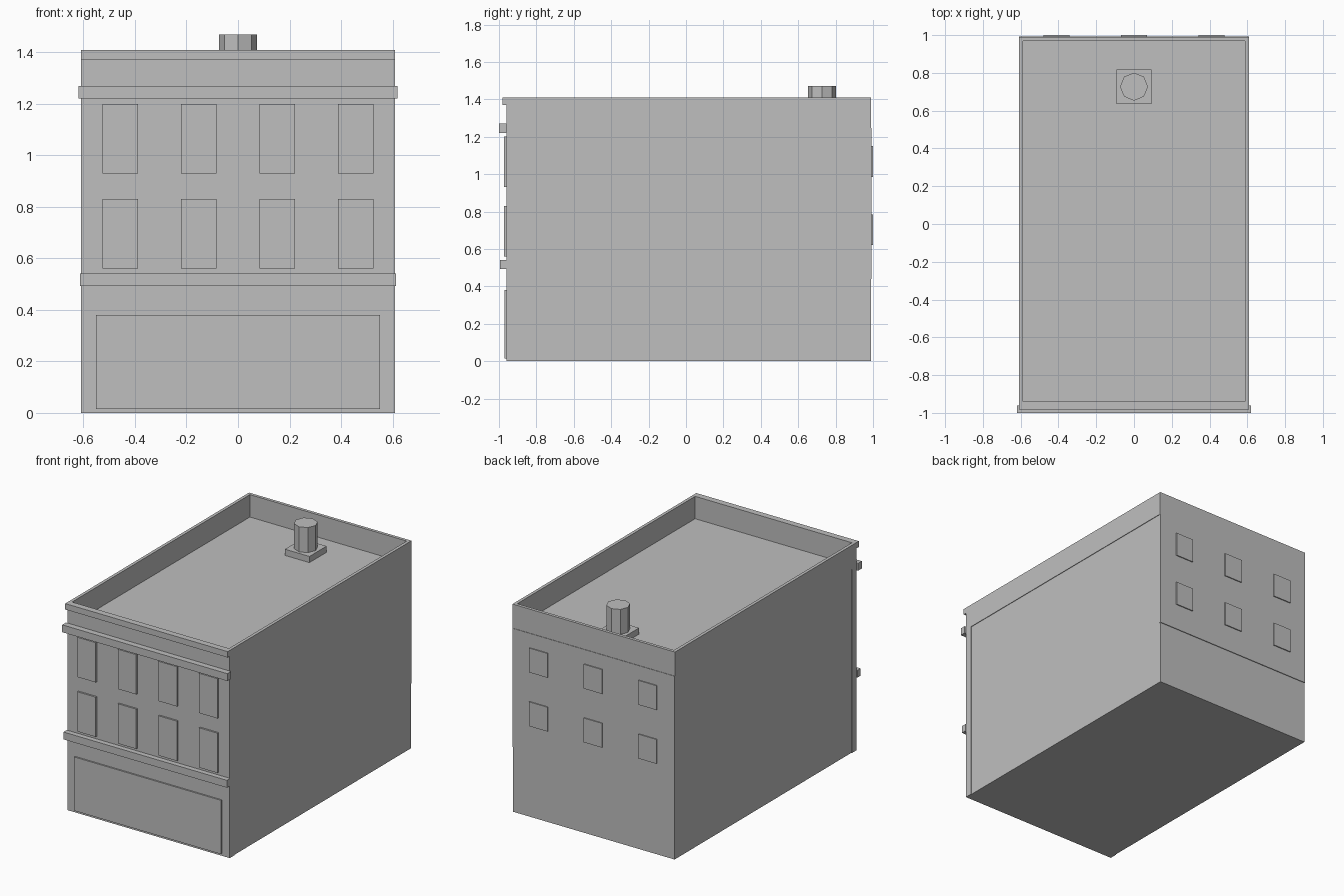
import bpy
import bmesh
from mathutils import Vector

cube = bpy.data.objects.get("Cube")
if cube:
    bpy.data.objects.remove(cube, do_unlink=True)

GREY = (0.52, 0.52, 0.52, 1.0)
stone = bpy.data.materials.new("grey stone")
stone.use_nodes = True
stone.diffuse_color = GREY
stone.node_tree.nodes["Principled BSDF"].inputs["Base Color"].default_value = GREY


def add_object(name, bm):
    mesh = bpy.data.meshes.new(name)
    bm.to_mesh(mesh)
    bm.free()
    mesh.materials.append(stone)
    obj = bpy.data.objects.new(name, mesh)
    bpy.context.collection.objects.link(obj)
    return obj


def box_mesh(xs, ys, zs):
    bm = bmesh.new()
    bmesh.ops.create_cube(bm, size=1)
    spans = (xs, ys, zs)
    bmesh.ops.scale(bm, vec=[b - a for a, b in spans], verts=bm.verts)
    bmesh.ops.translate(bm, vec=[(a + b) / 2 for a, b in spans], verts=bm.verts)
    return bm


def box(name, xs, ys, zs):
    return add_object(name, box_mesh(xs, ys, zs))


def wide(half, centre=0):
    return (centre - half, centre + half)


HALF = 0.61
FRONT, BACK = -0.96, 0.988
PARAPET, TOP = 1.247, 1.41

# Main walls, with the front slab a hair wider than the sides
box("walls", wide(HALF - 0.004), (FRONT + 0.01, BACK), (0, PARAPET))
box("front_wall", wide(HALF), (FRONT, -0.91), (0, PARAPET))
box("back_panel", wide(HALF - 0.002), (BACK - 0.01, 0.993), (0.44, PARAPET))

# Parapet: a slab whose top is inset and sunk to form the roof
bm = box_mesh(wide(HALF), (FRONT, 0.99), (PARAPET, TOP))
bm.faces.ensure_lookup_table()
roof = max(bm.faces, key=lambda f: f.calc_center_median().z)
bmesh.ops.inset_region(bm, faces=[roof], thickness=0.03)
well = bmesh.ops.extrude_discrete_faces(bm, faces=[roof])["faces"][0]
bmesh.ops.translate(bm, vec=Vector((0, 0, -0.152)), verts=well.verts)
add_object("parapet_and_roof", bm)

# Front trim
box("parapet_cap", wide(HALF), (-0.982, FRONT), (1.37, TOP))
box("upper_cornice", wide(0.62), (-1.0, FRONT), (1.22, 1.27))
box("lower_cornice", wide(0.614), (-0.995, FRONT), (0.492, 0.542))
box("shopfront_panel", wide(0.551), (-0.97, FRONT + 0.005), (0.015, 0.38))

# Front windows, two rows of four
for row, bottom in (("lower", 0.56), ("upper", 0.93)):
    for i, x in enumerate((-0.457, -0.153, 0.153, 0.457)):
        box(f"front_{row}_window_{i + 1}", wide(0.069, x),
            (-0.972, FRONT + 0.005), (bottom, bottom + 0.27))

# Back windows, two rows of three
for row, bottom in (("lower", 0.62), ("upper", 0.985)):
    for i, x in enumerate((-0.41, 0, 0.41)):
        box(f"back_{row}_window_{i + 1}", wide(0.069, x),
            (BACK, 1.0), (bottom, bottom + 0.165))

# Roof vent
VENT_Y = 0.727
box("vent_base", wide(0.092), wide(0.092, VENT_Y), (1.255, 1.3))
bm = bmesh.new()
bmesh.ops.create_cone(bm, cap_ends=True, segments=8, radius1=0.074,
                      radius2=0.074, depth=0.175)
bmesh.ops.translate(bm, vec=(0, VENT_Y, 1.3825), verts=bm.verts)
# Turn the corners onto the axes if they are not already there
add_object("vent_pipe", bm)
